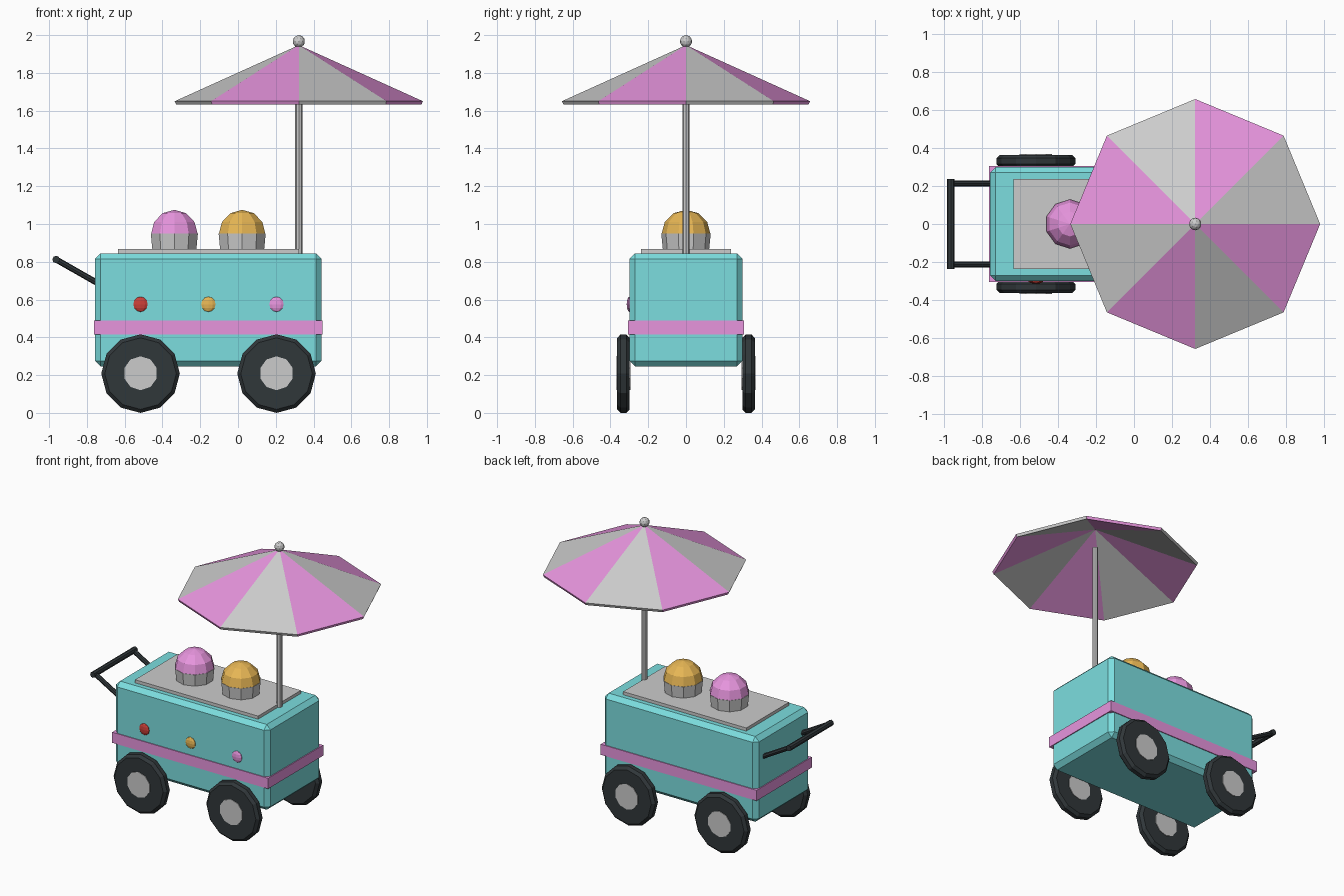
import bpy, bmesh
from math import sin, cos, pi, atan2
from mathutils import Matrix, Vector

if "Cube" in bpy.data.objects:
    bpy.data.objects.remove(bpy.data.objects["Cube"])


def material(name, rgb):
    m = bpy.data.materials.new(name)
    m.diffuse_color = (*rgb, 1)
    m.use_nodes = True
    m.node_tree.nodes["Principled BSDF"].inputs["Base Color"].default_value = m.diffuse_color
    return m


TEAL = material("teal", (0.2, 0.73, 0.74))
PINK = material("pink", (0.8, 0.3, 0.73))
YELLOW = material("yellow", (0.8, 0.47, 0.09))
RED = material("red", (0.6, 0.05, 0.04))
DARK = material("dark", (0.03, 0.038, 0.042))
WHITE = material("white", (0.8, 0.8, 0.8))


def finish(name, bm, mats=(), bevel=0.0):
    mesh = bpy.data.meshes.new(name)
    bm.to_mesh(mesh)
    bm.free()
    for m in mats:
        mesh.materials.append(m)
    ob = bpy.data.objects.new(name, mesh)
    bpy.context.collection.objects.link(ob)
    if bevel:
        mod = ob.modifiers.new("bevel", 'BEVEL')
        mod.width, mod.segments = bevel, 1
        mod.limit_method = 'ANGLE'
        mod.angle_limit = pi / 4
    return ob


def box(name, lo, hi, mats=(), bevel=0.0):
    lo, hi = Vector(lo), Vector(hi)
    bm = bmesh.new()
    bmesh.ops.create_cube(bm, size=1, matrix=Matrix.Translation((lo + hi) / 2)
                          @ Matrix.Diagonal((*(hi - lo), 1)))
    return finish(name, bm, mats, bevel)


def rod(name, a, b, r1, r2=None, sides=8, mats=(), bevel=0.0):
    a, b = Vector(a), Vector(b)
    rot = Vector((0, 0, 1)).rotation_difference(b - a).to_matrix().to_4x4()
    bm = bmesh.new()
    bmesh.ops.create_cone(bm, cap_ends=True, segments=sides, radius1=r1,
                          radius2=r1 if r2 is None else r2, depth=(b - a).length,
                          matrix=Matrix.Translation((a + b) / 2) @ rot)
    return finish(name, bm, mats, bevel)


def ball(name, at, size, mats=()):
    bm = bmesh.new()
    bmesh.ops.create_uvsphere(bm, u_segments=10, v_segments=6, radius=1,
                              matrix=Matrix.Translation(at) @ Matrix.Diagonal((*size, 1)))
    return finish(name, bm, mats)


# Cart body, trim band and counter
box("cart_body", (-0.757, -0.3, 0.246), (0.442, 0.3, 0.845), [TEAL], 0.03)
box("trim_band", (-0.763, -0.306, 0.416), (0.448, 0.306, 0.49), [PINK])
box("counter_top", (-0.634, -0.237, 0.835), (0.322, 0.237, 0.867))

# Wheels with hubs
for x, end in ((-0.516, "left"), (0.204, "right")):
    for s, side in ((-1, "front"), (1, "back")):
        rod(f"tyre_{side}_{end}", (x, s * 0.298, 0.208), (x, s * 0.364, 0.208),
            0.208, sides=12, mats=[DARK], bevel=0.018)
        rod(f"hub_{side}_{end}", (x, s * 0.295, 0.21), (x, s * 0.368, 0.21),
            0.09, sides=10)

# Tubs with ice cream scoops
for x, mat, flavour in ((-0.337, PINK, "pink"), (0.022, YELLOW, "yellow")):
    rod(f"tub_{flavour}", (x, 0, 0.86), (x, 0, 0.95), 0.122, 0.131, 10)
    ball(f"scoop_{flavour}", (x, 0, 0.945), (0.13, 0.13, 0.13), [mat])

# Round buttons on the front
for x, mat, label in ((-0.516, RED, "red"), (-0.157, YELLOW, "yellow"), (0.204, PINK, "pink")):
    ball(f"button_{label}", (x, -0.3, 0.575), (0.04, 0.014, 0.04), [mat])

# Push handle
for s, side in ((-1, "front"), (1, "back")):
    rod(f"handle_arm_{side}", (-0.745, s * 0.213, 0.688), (-0.963, s * 0.213, 0.812),
        0.016, mats=[DARK])
rod("handle_bar", (-0.963, -0.237, 0.812), (-0.963, 0.237, 0.812), 0.02, mats=[DARK])

# Parasol pole, canopy and finial
PX = 0.322
rod("parasol_pole", (PX, 0, 0.84), (PX, 0, 1.79), 0.019)

bm = bmesh.new()
apex = bm.verts.new((PX, 0, 1.947))
rim = [bm.verts.new((PX + 0.657 * cos(i * pi / 4), 0.657 * sin(i * pi / 4), 1.65))
       for i in range(8)]
for i in range(8):
    bm.faces.new((apex, rim[i], rim[(i + 1) % 8])).material_index = i % 2
canopy = finish("parasol_canopy", bm, [WHITE, PINK])
solid = canopy.modifiers.new("thickness", 'SOLIDIFY')
solid.thickness, solid.offset = 0.02, -1

bm = bmesh.new()
bmesh.ops.create_icosphere(bm, subdivisions=2, radius=0.033,
                           matrix=Matrix.Translation((PX, 0, 1.967)))
finish("parasol_finial", bm)
